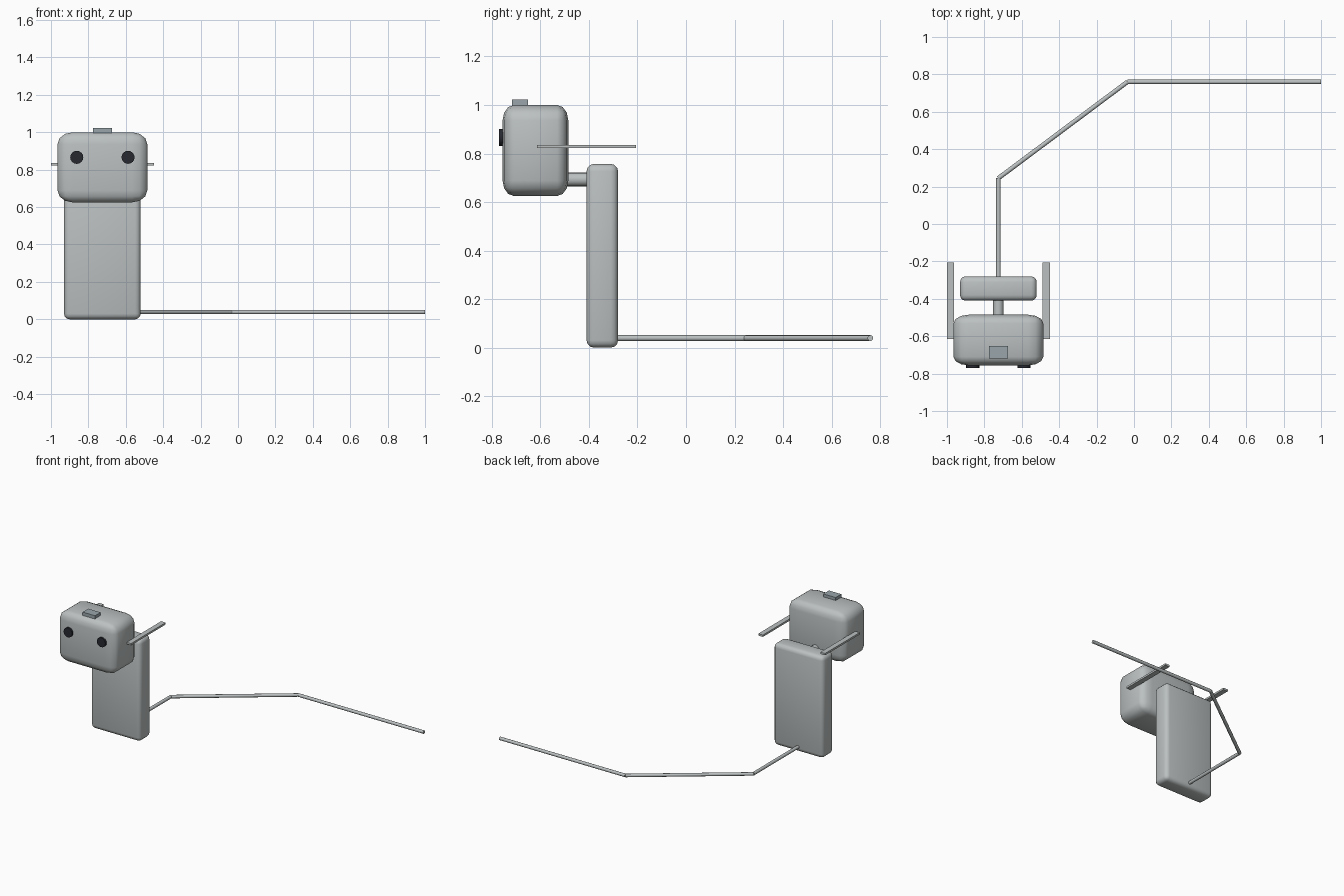
import bpy
from math import radians
from mathutils import Vector

if "Cube" in bpy.data.objects:
    bpy.data.objects.remove(bpy.data.objects["Cube"])


def material(name, rgb):
    mat = bpy.data.materials.new(name)
    mat.use_nodes = True
    mat.diffuse_color = (*rgb, 1)
    mat.node_tree.nodes["Principled BSDF"].inputs["Base Color"].default_value = (*rgb, 1)
    return mat


GREY = material("light grey", (0.50, 0.53, 0.53))
STEEL = material("blue grey", (0.32, 0.38, 0.41))
DARK = material("near black", (0.02, 0.022, 0.03))


def finish(obj, name, mat, smooth=True):
    obj.name = name
    obj.data.materials.append(mat)
    if smooth:
        bpy.ops.object.shade_smooth_by_angle(angle=radians(40))
    return obj


def box(name, low, high, mat, bevel=0, stretch=False):
    """Box between two corners; a stretched bevel follows the proportions."""
    low, high = Vector(low), Vector(high)
    bpy.ops.mesh.primitive_cube_add(size=1, location=(low + high) / 2)
    obj = bpy.context.object
    obj.scale = high - low
    if bevel:
        if not stretch:
            bpy.ops.object.transform_apply(location=False, rotation=False, scale=True)
        mod = obj.modifiers.new("rounding", "BEVEL")
        mod.width, mod.segments = bevel, 3
        bpy.ops.object.modifier_apply(modifier=mod.name)
    bpy.ops.object.transform_apply(location=False, rotation=False, scale=True)
    return finish(obj, name, mat, bevel > 0)


def rod(name, start, end, radius, mat, sides=16):
    start, end = Vector(start), Vector(end)
    axis = end - start
    bpy.ops.mesh.primitive_cylinder_add(vertices=sides, radius=radius, depth=axis.length,
                                        location=(start + end) / 2,
                                        rotation=axis.to_track_quat("Z", "Y").to_euler())
    return finish(bpy.context.object, name, mat)


MID = -0.725  # centre line of the figure

# Body, neck and head
box("body", (MID - 0.205, -0.41, 0), (MID + 0.205, -0.28, 0.757), GREY, 0.03)
rod("neck", (MID, -0.52, 0.693), (MID, -0.38, 0.693), 0.028, GREY)
box("head", (MID - 0.24, -0.756, 0.625), (MID + 0.24, -0.485, 1.0), GREY, 0.17, True)
box("top_button", (MID - 0.051, -0.718, 0.99), (MID + 0.051, -0.652, 1.022), STEEL)

# Eyes and flat side bars, one of each per side
for side, label in ((-1, "right"), (1, "left")):
    x = MID + side * 0.137
    rod(label + "_eye", (x, -0.77, 0.866), (x, -0.74, 0.866), 0.035, DARK)
    x = MID + side * 0.256
    box(label + "_side_bar", (x - 0.019, -0.615, 0.822), (x + 0.019, -0.207, 0.836), GREY)

# Tail lying near the ground in three straight lengths
path = [(MID, -0.30, 0.039), (MID, 0.245, 0.039), (-0.035, 0.76, 0.039), (1.0, 0.76, 0.039)]
for i, (start, end) in enumerate(zip(path, path[1:])):
    rod(f"tail_length_{i + 1}", start, end, 0.012, GREY, 12)
